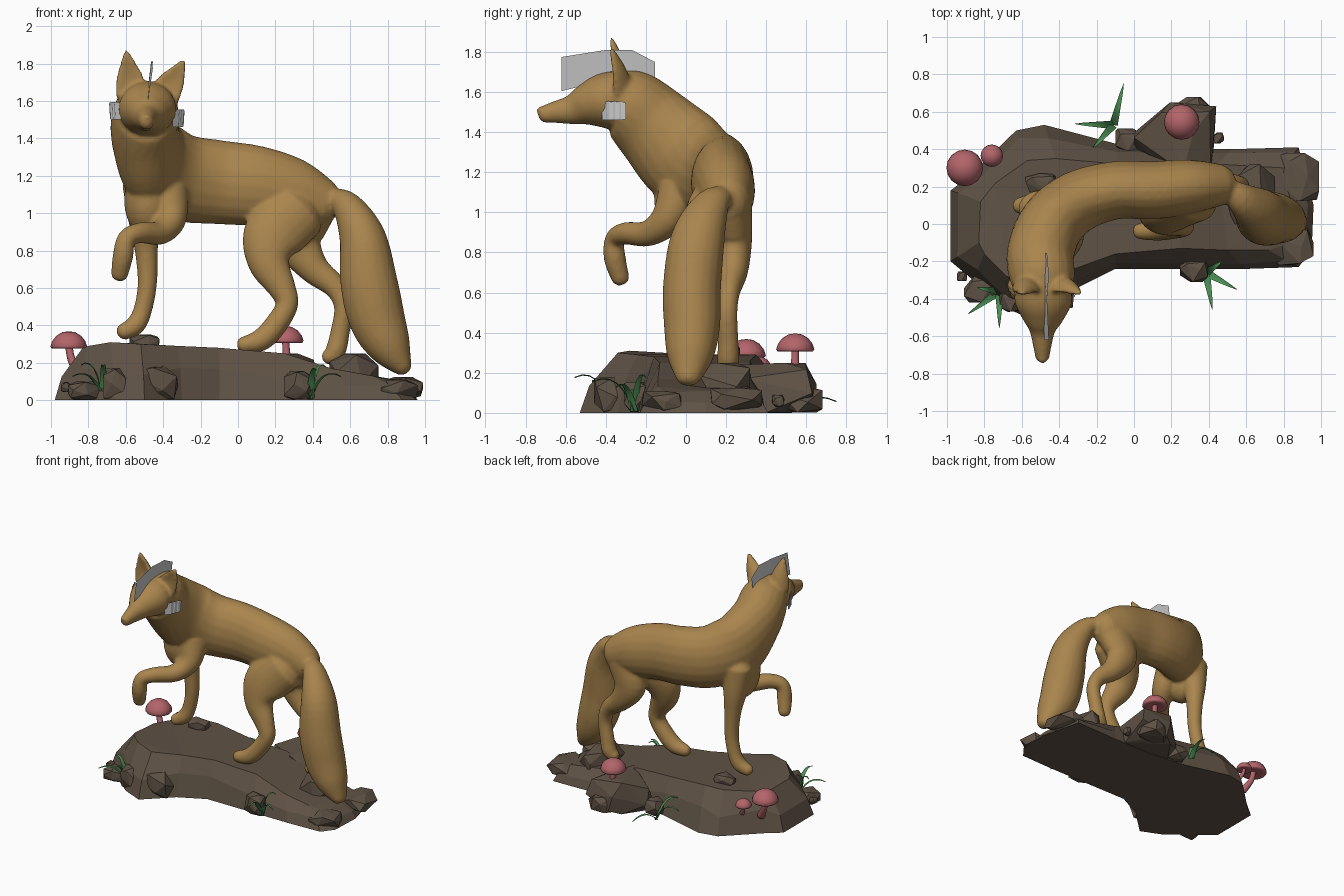
import bpy, bmesh, math, random
from mathutils import Vector, Matrix

if "Cube" in bpy.data.objects:
    bpy.data.objects.remove(bpy.data.objects["Cube"])

random.seed(4)


def material(name, rgb):
    m = bpy.data.materials.new(name)
    m.diffuse_color = (*rgb, 1)
    m.use_nodes = True
    m.node_tree.nodes["Principled BSDF"].inputs["Base Color"].default_value = m.diffuse_color
    return m


FUR = material("fur", (0.40, 0.235, 0.075))
STONE = material("stone", (0.115, 0.085, 0.06))
PINK = material("mushroom_pink", (0.45, 0.13, 0.145))
GREEN = material("grass_green", (0.07, 0.27, 0.09))


def make(name, bm, mat=None, smooth=False):
    bmesh.ops.recalc_face_normals(bm, faces=bm.faces)
    me = bpy.data.meshes.new(name)
    bm.to_mesh(me)
    bm.free()
    if mat:
        me.materials.append(mat)
    me.polygons.foreach_set("use_smooth", [smooth] * len(me.polygons))
    ob = bpy.data.objects.new(name, me)
    bpy.context.collection.objects.link(ob)
    return ob


def spline(pts, steps=5):
    p = [Vector(pts[0])] + [Vector(q) for q in pts] + [Vector(pts[-1])]
    out = []
    for a, b, c, d in zip(p, p[1:], p[2:], p[3:]):
        for i in range(steps):
            t = i / steps
            out.append(0.5 * (2 * b + (c - a) * t + (2 * a - 5 * b + 4 * c - d) * t * t
                              + (3 * b - a - 3 * c + d) * t ** 3))
    return out + [p[-1]]


def loft(bm, pts, up, cup=0, n=20, steps=5):
    """Tube through points (x, y, z, half width, half height) with rounded ends."""
    s = spline([q if len(q) == 5 else (*q, q[3]) for q in pts], steps)
    pos = [q.to_3d() if len(q) == 3 else Vector(q[:3]) for q in s]
    rings = []
    for i, q in enumerate(s):
        t = (pos[min(i + 1, len(s) - 1)] - pos[max(i - 1, 0)]).normalized()
        side = t.cross(Vector(up)).normalized()
        u = side.cross(t)
        r = min(q[3], q[4])
        layers = [(0, 1)]
        if i == 0:
            layers = [(-.6, .35), (-.4, .75), (0, 1)]
        elif i == len(s) - 1:
            layers = [(0, 1), (.4, .75), (.6, .35)]
        for off, k in layers:
            ring = []
            for j in range(n):
                a = math.tau * j / n
                c, d = math.cos(a), math.sin(a)
                ring.append(bm.verts.new(pos[i] + t * r * off + side * q[3] * k * c
                                         + u * (q[4] * k * d - cup * q[3] * k * c * c)))
            rings.append(ring)
    for a, b in zip(rings, rings[1:]):
        for j in range(n):
            bm.faces.new((a[j], a[(j + 1) % n], b[(j + 1) % n], b[j]))
    bm.faces.new(rings[0][::-1])
    bm.faces.new(rings[-1])


def ball(bm, c, r):
    bmesh.ops.create_uvsphere(bm, u_segments=20, v_segments=12, radius=1,
                              matrix=Matrix.Translation(c) @ Matrix.Diagonal((*r, 1)))


# Fox: torso, neck, head, legs, tail and ears fused into one skin
Z, Y = (0, 0, 1), (0, 1, 0)
fox = bmesh.new()
loft(fox, [(.47, .21, 1.04, .11, .13), (.3, .2, 1.10, .145, .19), (.1, .18, 1.145, .155, .215),
           (-.1, .18, 1.165, .155, .225), (-.3, .12, 1.19, .165, .235), (-.44, .0, 1.27, .175, .25),
           (-.5, -.16, 1.43, .18, .21), (-.49, -.28, 1.54, .175, .18), (-.485, -.36, 1.57, .15, .13)], Z)
loft(fox, [(-.485, -.3, 1.56, .14, .15), (-.485, -.41, 1.555, .155, .14), (-.487, -.5, 1.535, .115, .105),
           (-.49, -.57, 1.512, .07, .075), (-.49, -.65, 1.50, .05, .056), (-.49, -.715, 1.488, .038, .042)], Z)
ball(fox, (-.49, -.725, 1.508), (.026, .022, .02))          # nose
for x, z in ((-.56, 1.595), (-.425, 1.58)):                # eyes
    ball(fox, (x, -.502, z), (.024, .02, .018))
ball(fox, (-.48, -.01, 1.07), (.13, .15, .2))              # chest
loft(fox, [(-.5, .08, 1.15, .12, .1), (-.5, .1, .95, .085), (-.49, .115, .8, .062), (-.485, .12, .62, .052),
           (-.51, .12, .48, .05), (-.55, .11, .4, .053), (-.62, .095, .362, .043)], Y)
loft(fox, [(-.37, -.03, 1.12, .11, .1), (-.36, -.09, .97, .085), (-.42, -.19, .895, .065), (-.52, -.3, .895, .056),
           (-.595, -.355, .865, .05), (-.615, -.355, .77, .055), (-.635, -.325, .665, .045)], (1, -1, 0))
loft(fox, [(.32, .13, 1.02, .17, .12), (.19, .07, .88, .165, .11), (.165, .03, .74, .115, .09),
           (.235, .0, .6, .075, .065), (.262, -.01, .51, .06), (.2, -.02, .4, .062), (.12, -.03, .32, .06),
           (.02, -.04, .295, .042)], Y)
loft(fox, [(.38, .22, 1.02, .14, .11), (.32, .24, .86, .13, .09), (.4, .235, .71, .085, .075),
           (.52, .215, .605, .062, .055), (.565, .205, .5, .052), (.545, .21, .36, .052), (.52, .21, .26, .055),
           (.475, .205, .225, .04)], Y)
loft(fox, [(.49, .2, 1.08, .05), (.58, .13, 1.04, .08, .09), (.665, .06, .87, .125, .135), (.7, .03, .63, .153, .145),
           (.745, .03, .43, .15, .14), (.815, .02, .28, .115, .115), (.885, .01, .17, .05, .06)], Y)
for bx, tx, bz, tz in ((-.568, -.597, 1.64, 1.865), (-.395, -.288, 1.63, 1.815)):   # ears
    m = Vector((bx, -.31, bz)).lerp(Vector((tx, -.375, tz)), .5)
    loft(fox, [(bx, -.31, bz, .088, .045), (m.x, m.y + .01, m.z, .066, .028), (tx, -.372, tz, .014, .012)], Y, cup=.45)
fox = make("fox", fox, FUR, True)
rm = fox.modifiers.new("fuse", 'REMESH')
rm.mode = 'VOXEL'
rm.voxel_size = 0.012
rm.use_smooth_shade = True
sm = fox.modifiers.new("soften", 'SMOOTH')
sm.factor = .5
sm.iterations = 6


# Loose fur cards on the crown and cheeks
def card(name, rows):
    bm = bmesh.new()
    vs = [[bm.verts.new(p) for p in r] for r in rows]
    for a, b in zip(vs, vs[1:]):
        bm.faces.new((a[0], a[1], b[1], b[0]))
    return make(name, bm)


card("crown_card", [((-.455 - .01 * (i % 2), y, hi), (-.48, y, lo)) for i, (y, hi, lo) in enumerate(
    ((-.62, 1.775, 1.605), (-.4, 1.81, 1.66), (-.27, 1.81, 1.68), (-.155, 1.75, 1.62)))])
for s, cx, cz in ((-1, -.645, 1.545), (1, -.33, 1.505)):
    for k in range(3):
        y, x = -.42 + k * .03, cx + s * .012 * k
        card("cheek_card", [((x - s * .02, y, cz + .045), (x - s * .02, y, cz - .045)),
                            ((x + s * .015, y + .035, cz + .05), (x + s * .01, y + .035, cz - .045)),
                            ((x + s * .02, y + .06, cz + .04), (x + s * .015, y + .06, cz - .04))])

# Rock base: outline on the ground, and its upper rim (x, y, top x, top y, top z)
rim = [(-.98, .18, -.82, .12, .27), (-.9, .24, -.74, .22, .28), (-.63, .5, -.57, .34, .29), (-.48, .53, -.42, .35, .29),
       (-.1, .43, -.08, .32, .26), (.2, .4, .2, .32, .25), (.52, .4, .45, .32, .17), (.88, .41, .8, .3, .11),
       (.96, .1, .84, .08, .11), (.95, -.14, .84, -.1, .1), (.88, -.23, .72, -.14, .13), (.6, -.24, .5, -.14, .17),
       (.3, -.24, .25, -.13, .25), (-.1, -.24, -.1, -.16, .28), (-.3, -.34, -.32, -.24, .29), (-.5, -.53, -.52, -.34, .3),
       (-.66, -.46, -.68, -.28, .31), (-.86, -.3, -.8, -.16, .29), (-.98, -.2, -.83, -.1, .28)]
bm = bmesh.new()
low = [bm.verts.new((a, b, 0)) for a, b, *_ in rim]
mid = [bm.verts.new((a + (c - a) * k, b + (d - b) * k, e * h)) for a, b, c, d, e in rim
       for k, h in [random.choice(((.25, .45), (.4, .6)))]]
top = [bm.verts.new(q[2:]) for q in rim]
for a, b in ((low, mid), (mid, top)):
    for j in range(len(rim)):
        k = (j + 1) % len(rim)
        bm.faces.new((a[j], a[k], b[k], b[j]))
caps = [bm.faces.new(top), bm.faces.new(low[::-1])]
bmesh.ops.triangulate(bm, faces=caps)
make("rock_base", bm, STONE)


# Faceted stones around the base (centre, half sizes)
def stone(c, r, count=16):
    bm = bmesh.new()
    for i in range(count):
        zc = 1 - 2 * (i + .5) / count
        a = i * 2.4 + random.uniform(-.4, .4)
        q = math.sqrt(1 - zc * zc)
        v = [max(-.85, min(.85, 1.15 * w)) / .85 for w in (q * math.cos(a), q * math.sin(a), zc)]
        bm.verts.new((c[0] + v[0] * r[0], c[1] + v[1] * r[1], max(.003, c[2] + v[2] * r[2])))
    hull = bmesh.ops.convex_hull(bm, input=bm.verts)
    bmesh.ops.delete(bm, geom=list({g for g in hull["geom_interior"] if isinstance(g, bmesh.types.BMVert)}),
                     context='VERTS')
    make("stone", bm, STONE)


for c, r in (((.22, .46, .11), (.22, .19, .14)), ((.3, .58, .06), (.13, .1, .07)), ((.88, .25, .07), (.11, .13, .055)),
             ((-.45, -.36, .09), (.13, .1, .09)), ((.32, -.25, .08), (.075, .06, .075)), ((-.82, -.35, .05), (.09, .07, .05)),
             ((-.03, .45, .06), (.07, .06, .06)), ((.45, .46, .06), (.03, .03, .03)), ((-.92, -.28, .07), (.026, .026, .026)),
             ((.62, .16, .14), (.13, .16, .11)), ((-.5, .22, .31), (.08, .05, .04)), ((.84, -.12, .06), (.12, .1, .05)),
             ((-.66, -.4, .08), (.06, .07, .09))):
    stone(c, r)


# Mushrooms: domed cap over a bent stem (foot, cap centre, cap radius)
def mushroom(foot, head, r):
    bm = bmesh.new()
    prof = [(0, .75), (.35, .7), (.68, .5), (.9, .22), (1, -.08), (.93, -.2), (.55, -.12), (0, -.1)]
    vs = [bm.verts.new((a * r, 0, b * r)) for a, b in prof]
    es = [bm.edges.new(e) for e in zip(vs, vs[1:])]
    bmesh.ops.spin(bm, geom=vs + es, axis=Z, cent=(0, 0, 0), angle=math.tau, steps=16)
    bmesh.ops.remove_doubles(bm, verts=bm.verts, dist=1e-4)
    bmesh.ops.translate(bm, vec=head, verts=bm.verts)
    f, h = Vector(foot), Vector(head)
    m = f.lerp(h, .5) + Vector((h - f).xy.to_3d()) * .25
    loft(bm, [(*f, r * .3), (*m, r * .22), (*h, r * .2)], Y, n=10, steps=3)
    make("mushroom", bm, PINK, True)


mushroom((.27, .54, .18), (.255, .545, .325), .095)
mushroom((-.84, .26, .13), (-.905, .3, .295), .098)
mushroom((-.73, .34, .15), (-.76, .365, .235), .06)


# Grass tufts: arching tapered blades (root, blade tips)
def blade(root, tip, height):
    a, c = Vector(root), Vector(tip)
    b = a.lerp(c, .4)
    b.z = height
    side = (c - a).cross(Vector(Z)).normalized()
    bm = bmesh.new()
    rows = []
    for i in range(7):
        t = i / 6
        p = a * (1 - t) ** 2 + b * 2 * t * (1 - t) + c * t * t
        w = .022 * (1 - t) ** .7 + .001
        rows.append([bm.verts.new(p + side * w * s + Vector((0, 0, -.006 * (s == 0)))) for s in (-1, 0, 1)])
    for p, q in zip(rows, rows[1:]):
        for j in (0, 1):
            bm.faces.new((p[j], p[j + 1], q[j + 1], q[j]))
    make("grass_blade", bm, GREEN, True)


for root, tips in (((-.11, .53, .01), ((-.055, .75, .06), (-.315, .535, .13), (-.225, .4, .16))),
                   ((-.72, -.36, .01), ((-.885, -.48, .13), (-.72, -.555, .18), (-.84, -.34, .19))),
                   ((.385, -.26, .01), ((.55, -.35, .13), (.42, -.46, .16), (.47, -.2, .18)))):
    for tip in tips:
        blade(root, tip, tip[2] + .06)
